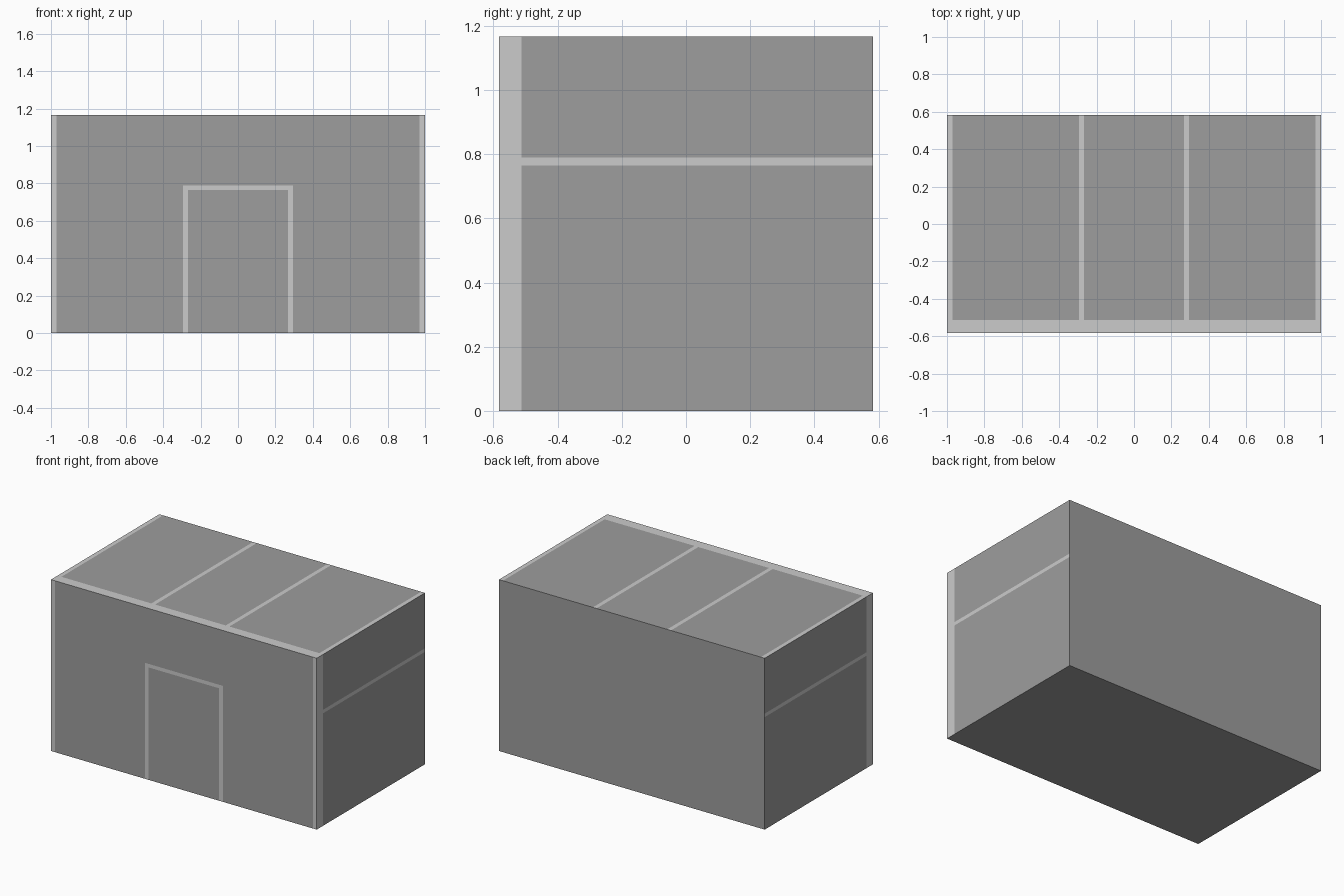
import bpy, bmesh
from mathutils import Vector

if "Cube" in bpy.data.objects:
    bpy.data.objects.remove(bpy.data.objects["Cube"])

HX, HY, H = 1.0, 0.582, 1.166      # half width, half depth, height
EDGE, FRONT = 0.971, -0.512        # inner limits of side and front trim
D_IN, D_OUT = 0.266, 0.294         # door frame / roof seam limits
B_LO, B_HI = 0.765, 0.789          # side band / door head limits


def material(name, v):
    m = bpy.data.materials.new(name)
    m.diffuse_color = (v, v, v, 1)
    m.use_nodes = True
    m.node_tree.nodes["Principled BSDF"].inputs["Base Color"].default_value = m.diffuse_color
    return m


def is_trim(c, n):
    x, z = abs(c.x), c.z
    if n.y < -0.5:                 # front: corner posts and doorway outline
        post = x > EDGE
        jamb = D_IN < x < D_OUT and z < B_HI
        head = x < D_OUT and B_LO < z < B_HI
        return post or jamb or head
    if abs(n.x) > 0.5:             # sides: front post and horizontal band
        return c.y < FRONT or B_LO < z < B_HI
    if n.z > 0.5:                  # roof: front edge, side edges and seams
        return c.y < FRONT or x > EDGE or D_IN < x < D_OUT
    return False                   # back and underside are plain


# Solid block
bm = bmesh.new()
bmesh.ops.create_cube(bm, size=1)
for v in bm.verts:
    v.co = Vector((v.co.x * 2 * HX, v.co.y * 2 * HY, (v.co.z + 0.5) * H))

# Split the walls along the trim lines
cuts = [((s * x, 0, 0), (1, 0, 0)) for x in (D_IN, D_OUT, EDGE) for s in (-1, 1)]
cuts += [((0, FRONT, 0), (0, 1, 0))]
cuts += [((0, 0, z), (0, 0, 1)) for z in (B_LO, B_HI)]
for co, no in cuts:
    bmesh.ops.bisect_plane(bm, geom=bm.verts[:] + bm.edges[:] + bm.faces[:],
                           plane_co=co, plane_no=no)

# Flush light trim on dark walls, then merge the leftover splits
bm.normal_update()
for f in bm.faces:
    f.material_index = int(is_trim(f.calc_center_median(), f.normal))
bmesh.ops.dissolve_limit(bm, angle_limit=0.01, verts=bm.verts[:],
                         edges=bm.edges[:], delimit={'MATERIAL'})

mesh = bpy.data.meshes.new("building_block")
bm.to_mesh(mesh)
bm.free()
mesh.materials.append(material("dark_wall", 0.34))
mesh.materials.append(material("light_trim", 0.8))
bpy.context.collection.objects.link(bpy.data.objects.new("building_block", mesh))
